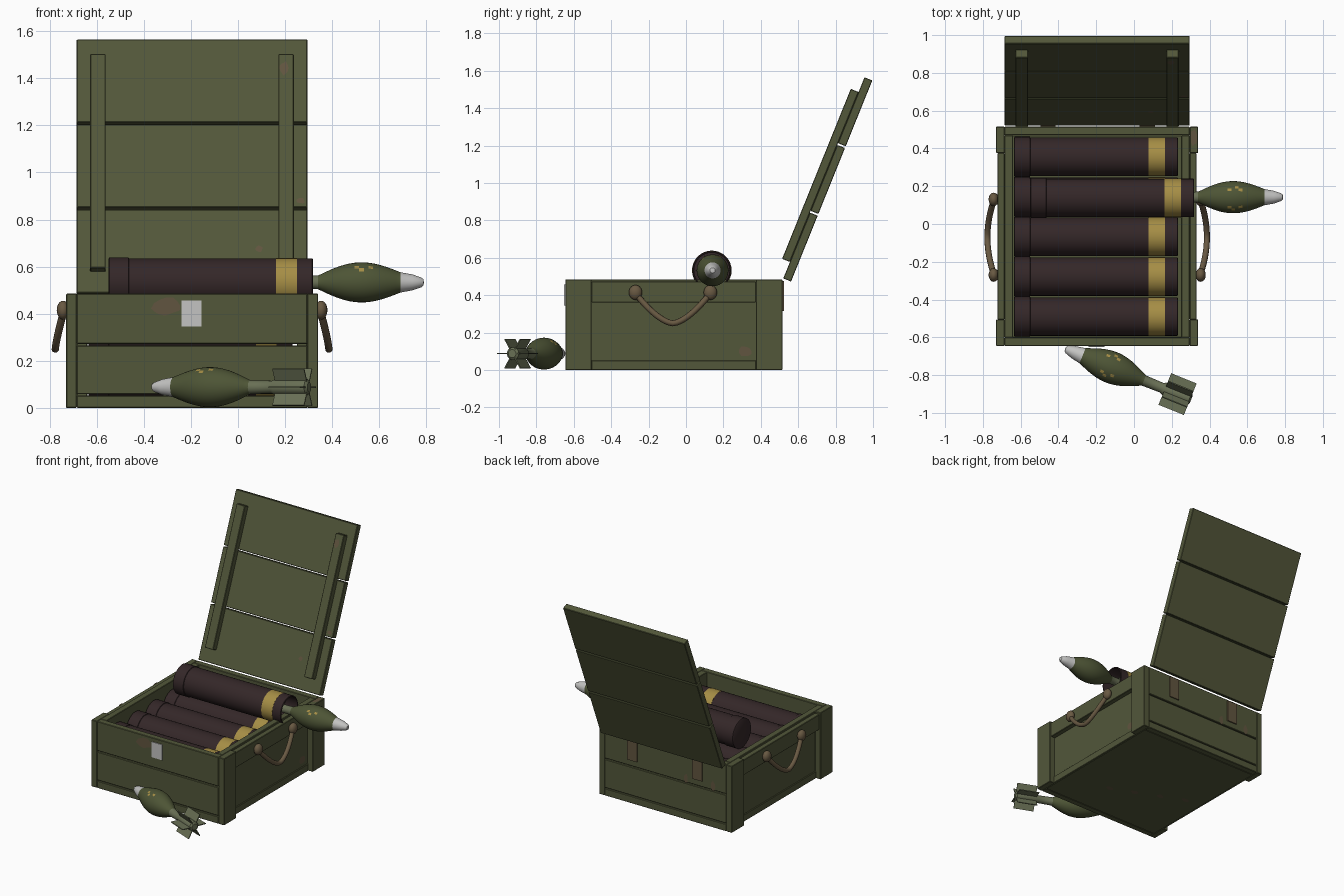
import bpy, bmesh, math, random
from mathutils import Matrix, Vector

random.seed(4)
cube = bpy.data.objects.get("Cube")
if cube:
    bpy.data.objects.remove(cube, do_unlink=True)


def material(name, r, g, b):
    m = bpy.data.materials.new(name)
    m.use_nodes = True
    m.diffuse_color = (r, g, b, 1)
    bsdf = m.node_tree.nodes["Principled BSDF"]
    bsdf.inputs["Base Color"].default_value = (r, g, b, 1)
    bsdf.inputs["Roughness"].default_value = 0.8
    return m


GREEN = material("olive_paint", 0.085, 0.095, 0.042)
TUBE = material("dark_brown_tube", 0.034, 0.020, 0.021)
YELLOW = material("yellow_band", 0.38, 0.27, 0.06)
WHITE = material("pale_metal", 0.55, 0.55, 0.54)
SHELL = material("shell_green", 0.075, 0.09, 0.036)
TAIL = material("tail_grey_green", 0.14, 0.16, 0.09)
ROPE = material("rope_brown", 0.14, 0.10, 0.055)
WORN = material("worn_wood", 0.12, 0.09, 0.05)


def add(name, bm, mats, matrix=Matrix(), smooth=False):
    me = bpy.data.meshes.new(name)
    bm.to_mesh(me)
    bm.free()
    for m in mats:
        me.materials.append(m)
    ob = bpy.data.objects.new(name, me)
    bpy.context.collection.objects.link(ob)
    ob.matrix_world = matrix
    if smooth:
        bpy.ops.object.select_all(action='DESELECT')
        ob.select_set(True)
        bpy.context.view_layer.objects.active = ob
        bpy.ops.object.shade_smooth_by_angle(angle=math.radians(35))
    return ob


def box(name, x, y, z, mat=GREEN, matrix=Matrix(), bevel=0.003):
    """Box from (min, max) pairs."""
    bm = bmesh.new()
    bmesh.ops.create_cube(bm, size=1)
    for v in bm.verts:
        v.co = [(lo + hi) / 2 + c * (hi - lo) for c, (lo, hi) in zip(v.co, (x, y, z))]
    ob = add(name, bm, [mat], matrix)
    if bevel:
        mod = ob.modifiers.new("edge", 'BEVEL')
        mod.width, mod.segments = bevel, 1
    return ob


def lathe(name, profile, mats, rule, matrix, sides=32):
    """Turn (x, radius) points around the x axis; rule(ring, side) picks the colour."""
    bm = bmesh.new()
    rings = []
    for x, r in profile:
        if r == 0:
            rings.append([bm.verts.new((x, 0, 0))] * sides)
        else:
            rings.append([bm.verts.new((x, r * math.cos(a), r * math.sin(a)))
                          for a in (math.tau * k / sides for k in range(sides))])
    for i, (a, b) in enumerate(zip(rings, rings[1:])):
        for k in range(sides):
            n = (k + 1) % sides
            loop = list(dict.fromkeys((a[k], a[n], b[n], b[k])))
            bm.faces.new(loop).material_index = rule(i, k)
    bmesh.ops.recalc_face_normals(bm, faces=bm.faces)
    return add(name, bm, mats, matrix, smooth=True)


def patch(name, pos, normal, sx, sy, mat=WORN, matrix=Matrix()):
    """Thin irregular patch of worn paint lying on a surface."""
    bm = bmesh.new()
    n = 11
    verts = []
    for k in range(n):
        a, r = math.tau * k / n, random.uniform(0.7, 1.1)
        verts.append(bm.verts.new((sx * r * math.cos(a), sy * r * math.sin(a), 0.002)))
    bm.faces.new(verts)
    rot = Vector(normal).to_track_quat('Z', 'Y').to_matrix().to_4x4()
    add(name, bm, [mat], matrix @ Matrix.Translation(pos) @ rot)


# Crate: floor, planked front and back, end walls
X0, X1, Y0, Y1, H, T = -0.685, 0.295, -0.645, 0.515, 0.485, 0.045
box("crate_floor", (X0, X1), (Y0 + T, Y1 - T), (0, T))
for side, y in (("front", (Y0, Y0 + T)), ("back", (Y1 - T, Y1))):
    for i, z in enumerate(((0, 0.052), (0.058, 0.264), (0.272, H))):
        box(f"{side}_plank_{i + 1}", (X0, X1), y, z)
for side, inner, outer in (("right", X0, -1), ("left", X1, 1)):
    def span(a, b):
        return tuple(sorted((inner + outer * a, inner + outer * b)))
    box(f"{side}_wall", span(-T, 0), (Y0 + T, Y1 - T), (0, H))
    box(f"{side}_front_post", span(0, T), (Y0, Y0 + 0.14), (0, H))
    box(f"{side}_back_post", span(0, T), (Y1 - 0.14, Y1), (0, H))
    box(f"{side}_top_rail", span(0, 0.037), (Y0 + 0.14, Y1 - 0.14), (0.362, 0.473))
    box(f"{side}_bottom_rail", span(0, 0.01), (Y0 + 0.14, Y1 - 0.14), (0, 0.052))

    # Rope handle hanging between two knots
    cu = bpy.data.curves.new(f"{side}_handle", 'CURVE')
    cu.dimensions, cu.bevel_depth, cu.bevel_resolution = '3D', 0.016, 3
    cu.use_fill_caps = True
    sp = cu.splines.new('POLY')
    sp.points.add(20)
    for k, p in enumerate(sp.points):
        t = k / 10 - 1
        p.co = (inner + outer * (0.055 + 0.036 * (1 - t * t)), -0.07 + 0.2 * t,
                0.25 + 0.16 * abs(t) ** 1.6, 1)
    sp.use_smooth = True
    cu.materials.append(ROPE)
    bpy.context.collection.objects.link(bpy.data.objects.new(f"{side}_handle", cu))
    for end, y in (("front", -0.27), ("back", 0.13)):
        bm = bmesh.new()
        bmesh.ops.create_uvsphere(bm, u_segments=16, v_segments=10, radius=1)
        mat = Matrix.Translation((inner + outer * 0.058, y, 0.415)) @ Matrix.Diagonal((0.027, 0.036, 0.04, 1))
        bm.transform(mat)
        add(f"{side}_{end}_handle_knot", bm, [ROPE], smooth=True)

# Open lid, built upright and tilted back
lid = Matrix.Translation((0, 0.52, 0.49)) @ Matrix.Rotation(math.radians(-22), 4, 'X')
for i in range(3):
    s = 0.39 * i
    box(f"lid_plank_{i + 1}", (X0, X1), (0, T), (s, s + 0.38), matrix=lid)
for side, x in (("right", -0.595), ("left", 0.204)):
    box(f"lid_{side}_batten", (x - 0.033, x + 0.033), (-T, 0), (0.095, 1.075), matrix=lid)

# Hinge straps and front label
for side, x in (("right", -0.455), ("left", 0.07)):
    box(f"{side}_hinge_strap", (x - 0.04, x + 0.04), (Y1, Y1 + 0.008), (0.315, 0.475), WORN, bevel=0)
box("front_label", (-0.24, -0.155), (Y0 - 0.006, Y0), (0.345, 0.457), WHITE, bevel=0)


# Storage tubes: cap at one end, yellow band near the other
def tube(name, x, y, z, opened=False):
    R = 0.102
    depth, bore = (0.30, 0.094) if opened else (0.86, 0.08)
    prof = [(0, 0), (0, 0.100), (0.004, 0.106), (0.085, 0.106), (0.087, R), (0.712, R),
            (0.712, 0.103), (0.80, 0.103), (0.80, R), (0.865, R), (0.868, 0.098),
            (0.868, bore), (depth, bore), (depth, 0)]
    lathe(name, prof, [TUBE, YELLOW], lambda i, k: int(6 <= i <= 7),
          Matrix.Translation((x, y, z)))


for i in range(5):
    y = -0.49 + 0.2115 * i
    tube(f"upper_tube_{i + 1}", -0.636, y, 0.325)
    tube(f"lower_tube_{i + 1}", -0.636, y, 0.14)
tube("raised_tube", -0.55, 0.138, 0.533, opened=True)


# Finned shell with its tip at the origin, pointing along +x
def shell(name, matrix):
    rings = 18
    prof = [(0, 0), (-0.003, 0.014), (-0.012, 0.021), (-0.05, 0.034)]
    nose = len(prof)
    for k in range(rings + 1):
        t = k / rings
        prof.append((-0.1 - 0.35 * t, 0.043 - 0.014 * t + 0.049 * math.sin(math.pi * t)))
    body = nose + rings
    prof += [(-0.55, 0.027), (-0.565, 0.034), (-0.71, 0.034), (-0.72, 0.022), (-0.72, 0)]

    def rule(i, k):
        if i < nose:
            return 0
        if i >= body:
            return 2
        # small broken painted marks either side of the top
        marked = nose + 6 <= i <= nose + 9 and k in (4, 5, 11, 12)
        return 3 if marked and (i + k) % 3 == 0 else 1

    lathe(f"{name}_body", prof, [WHITE, SHELL, TAIL, YELLOW], rule, matrix)
    for k in range(6):
        box(f"{name}_fin_{k + 1}", (-0.715, -0.57), (0.025, 0.09), (-0.003, 0.003), TAIL,
            matrix @ Matrix.Rotation(math.tau * k / 6, 4, 'X'), bevel=0)


shell("raised_shell", Matrix.Translation((0.79, 0.142, 0.533)))
shell("ground_shell", Matrix.Translation((-0.365, -0.66, 0.088))
      @ Matrix.Rotation(math.radians(158), 4, 'Z'))

# Worn paint patches
patch("front_wear", (-0.30, Y0, 0.435), (0, -1, 0), 0.068, 0.044)
patch("left_wear", (X1, 0.32, 0.10), (1, 0, 0), 0.036, 0.032)
patch("left_post_wear", (0.318, 0.46, H), (0, 0, 1), 0.018, 0.05)
for i, (x, z) in enumerate(((-0.58, 0.30), (-0.36, 0.30))):
    patch(f"back_wear_{i + 1}", (x, Y1, z), (0, 1, 0), 0.018, 0.04)
patch("lid_wear_1", (0.09, 0, 0.2), (0, -1, 0), 0.018, 0.016, matrix=lid)
patch("lid_wear_2", (0.265, 0, 0.42), (0, -1, 0), 0.022, 0.014, matrix=lid)
patch("batten_wear", (0.195, -T, 1.01), (0, -1, 0), 0.018, 0.032, matrix=lid)
for i in range(4):
    patch(f"floor_wear_{i + 1}", (-0.55 + 0.17 * i, -0.1 - 0.07 * i, 0), (0, 0, -1), 0.035, 0.022)
